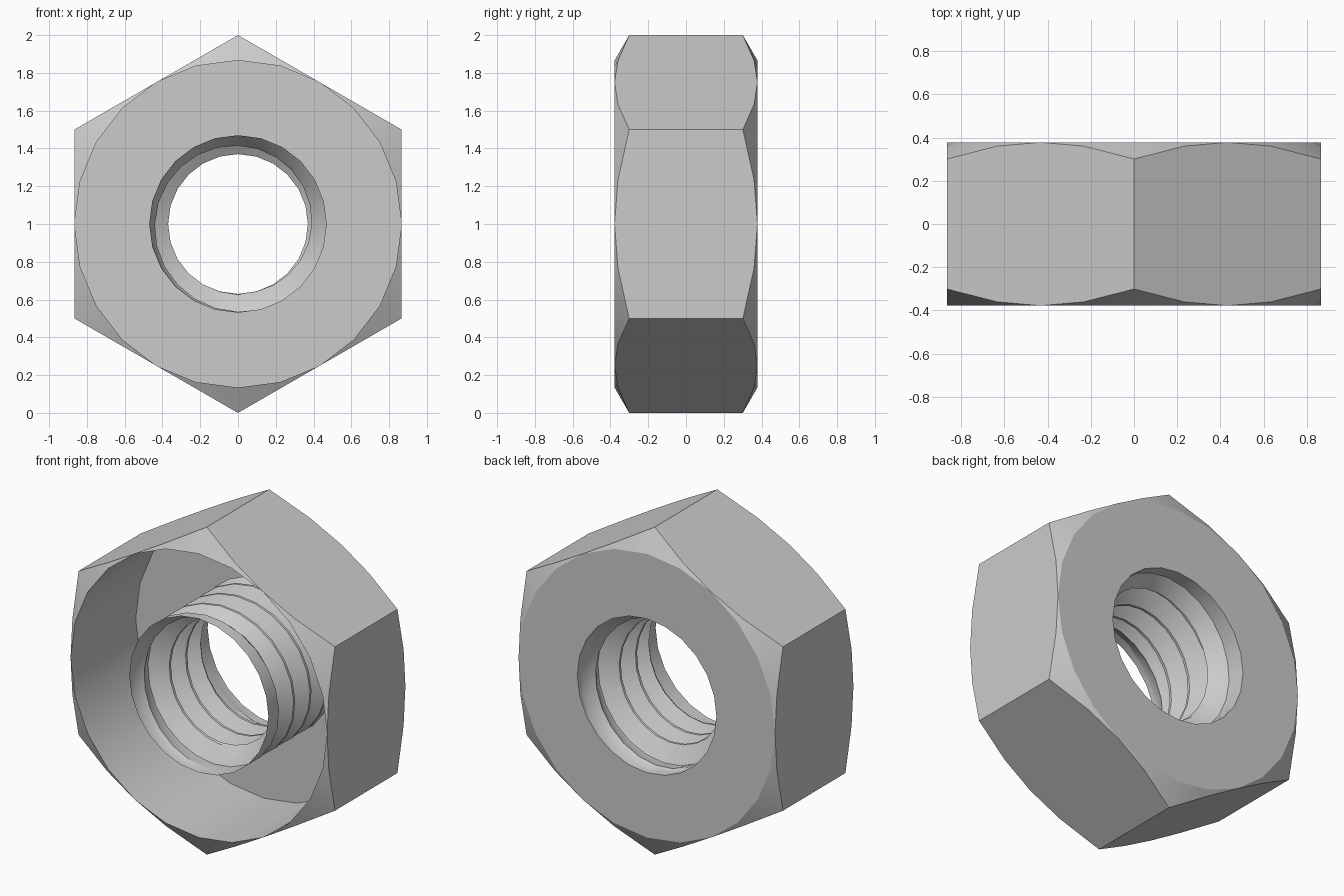
import bpy, bmesh
from math import sin, cos, pi, radians

cube = bpy.data.objects.get("Cube")
if cube:
    bpy.data.objects.remove(cube, do_unlink=True)

SEG = 24                      # sides of the round parts
HALF = 0.378                  # half thickness of the nut
FLOOR = 0.25                  # depth of the hollow behind the open front
FLAT = cos(radians(30))       # centre to flat side
CHAMFER = 0.077               # chamfer depth at the corners
MAJOR, MINOR = 0.47, 0.37     # thread radii
PITCH = 0.157
LEAD = 0.35                   # plain rim before the thread, in pitches

steel = bpy.data.materials.new("plain grey steel")
steel.use_nodes = True
GREY = (0.6, 0.6, 0.6, 1)
steel.diffuse_color = GREY
steel.node_tree.nodes["Principled BSDF"].inputs["Base Color"].default_value = GREY


def build_strips(name, rows, flip=False):
    """Join neighbouring rows of points with quads and weld the seams."""
    bm = bmesh.new()
    grid = [[bm.verts.new(p) for p in row] for row in rows]
    for a, b in zip(grid, grid[1:]):
        for i in range(len(a) - 1):
            quad = [a[i], a[i + 1], b[i + 1], b[i]]
            bm.faces.new(quad[::-1] if flip else quad)
    bmesh.ops.remove_doubles(bm, verts=bm.verts, dist=0.0005)
    mesh = bpy.data.meshes.new(name)
    bm.to_mesh(mesh)
    bm.free()
    mesh.materials.append(steel)
    obj = bpy.data.objects.new(name, mesh)
    bpy.context.collection.objects.link(obj)
    bpy.ops.object.select_all(action="DESELECT")
    obj.select_set(True)
    bpy.context.view_layer.objects.active = obj
    bpy.ops.object.shade_smooth_by_angle(angle=radians(28))


def point(turn, radius, y):
    """Clockwise from the bottom, as seen from the front."""
    a = 2 * pi * turn
    return (-radius * sin(a), y, 1 - radius * cos(a))


def ring(radius, y):
    return [point(i / SEG, radius, y) for i in range(SEG + 1)]


def hex_ring(side):
    """Hexagon outline dipping to the corners where the chamfer cuts it."""
    row = []
    for i in range(SEG + 1):
        r = FLAT / cos(radians(30 - (i * 360 / SEG) % 60))
        drop = CHAMFER * (r - FLAT) / (1 - FLAT)
        row.append(point(i / SEG, r, side * (HALF - drop)))
    return row


# Hexagonal shell: chamfer, sides, chamfer, back face
build_strips("nut_shell", [ring(FLAT, -HALF), hex_ring(-1), hex_ring(1),
                           ring(FLAT, HALF), ring(MAJOR, HALF)])

# Round hollow behind the open front: floor and wall
build_strips("front_hollow", [ring(MAJOR, FLOOR), ring(FLAT, FLOOR),
                              ring(FLAT, -HALF)])

# Helical thread that fades out at both ends of the bore
profile = [(-0.05, True), (0.05, True), (0.45, False), (0.55, False)]
turns = 2 * (HALF / PITCH - LEAD)
rows = []
for k in range(-2, int(turns) + 3):
    for offset, crest in profile:
        row = []
        for i in range(SEG + 1):
            t = k + offset + i / SEG
            y = min(max(-HALF + PITCH * (t + LEAD), -HALF), HALF)
            fade = min(max(min(t, turns - t), 0), 1)
            r = MAJOR - (MAJOR - MINOR) * fade if crest else MAJOR
            row.append(point(i / SEG, r, y))
        rows.append(row)
build_strips("threaded_bore", rows, flip=True)
